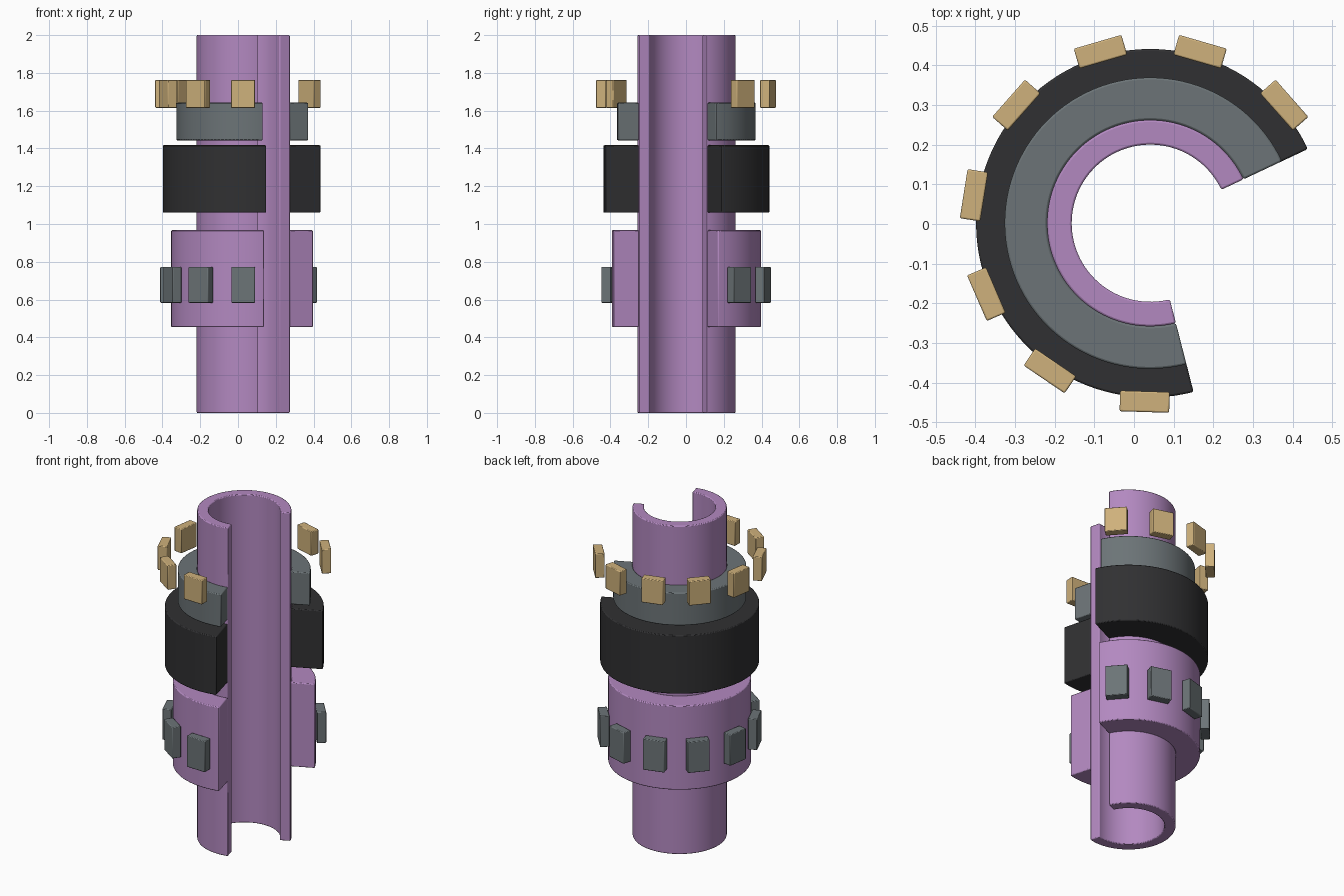
import bpy, bmesh, math
from mathutils import Matrix

if "Cube" in bpy.data.objects:
    bpy.data.objects.remove(bpy.data.objects["Cube"])

CX, CY = 0.041, 0.002                      # shared axis of all rings
START, SWEEP = math.radians(25.2), math.radians(259.2)


def material(name, rgb):
    m = bpy.data.materials.new(name)
    m.diffuse_color = (*rgb, 1)
    m.use_nodes = True
    m.node_tree.nodes["Principled BSDF"].inputs["Base Color"].default_value = m.diffuse_color
    return m


PURPLE = material("purple", (0.45, 0.25, 0.53))
BLACK = material("black", (0.03, 0.03, 0.032))
STEEL = material("steel", (0.15, 0.175, 0.185))
TAN = material("tan", (0.62, 0.44, 0.20))


def finish(bm, name, mat, bevel):
    bmesh.ops.recalc_face_normals(bm, faces=bm.faces)
    me = bpy.data.meshes.new(name)
    bm.to_mesh(me)
    bm.free()
    me.materials.append(mat)
    ob = bpy.data.objects.new(name, me)
    bpy.context.collection.objects.link(ob)
    mod = ob.modifiers.new("edge_bevel", 'BEVEL')
    mod.width, mod.segments = bevel, 2
    mod.limit_method, mod.angle_limit = 'ANGLE', math.radians(40)
    bpy.ops.object.select_all(action='DESELECT')
    ob.select_set(True)
    bpy.context.view_layer.objects.active = ob
    bpy.ops.object.shade_smooth_by_angle(angle=math.radians(35))
    return ob


def open_ring(name, r_in, r_out, z0, z1, mat, bevel=0.005, steps=80):
    """Rectangular section swept part-way round the axis, with closed ends."""
    bm = bmesh.new()
    loops = []
    for i in range(steps + 1):
        a = START + SWEEP * i / steps
        c, s = math.cos(a), math.sin(a)
        loops.append([bm.verts.new((CX + r * c, CY + r * s, z))
                      for r, z in ((r_in, z0), (r_out, z0), (r_out, z1), (r_in, z1))])
    for a, b in zip(loops, loops[1:]):
        for k in range(4):
            bm.faces.new((a[k], a[(k + 1) % 4], b[(k + 1) % 4], b[k]))
    bm.faces.new(loops[0])
    bm.faces.new(loops[-1])
    return finish(bm, name, mat, bevel)


def block_row(name, r_in, r_out, z0, z1, mat, count=8, width=0.125):
    """Small blocks spaced evenly along the open arc, facing outwards."""
    for i in range(count):
        bm = bmesh.new()
        place = (Matrix.Translation((CX, CY, 0))
                 @ Matrix.Rotation(START + SWEEP * (i + 0.5) / count, 4, 'Z')
                 @ Matrix.Translation(((r_in + r_out) / 2, 0, (z0 + z1) / 2))
                 @ Matrix.Diagonal((r_out - r_in, width, z1 - z0, 1)))
        bmesh.ops.create_cube(bm, size=1, matrix=place)
        finish(bm, f"{name}_{i + 1}", mat, 0.004)


# Main split tube and the collars around it
open_ring("split_tube", 0.198, 0.26, 0, 2, PURPLE)
open_ring("lower_collar", 0.26, 0.395, 0.455, 0.967, PURPLE)
open_ring("black_collar", 0.26, 0.439, 1.06, 1.417, BLACK)
open_ring("upper_collar", 0.26, 0.367, 1.443, 1.642, STEEL)

# Rows of blocks
block_row("lower_block", 0.397, 0.449, 0.583, 0.772, STEEL)
block_row("upper_block", 0.424, 0.476, 1.615, 1.763, TAN)
